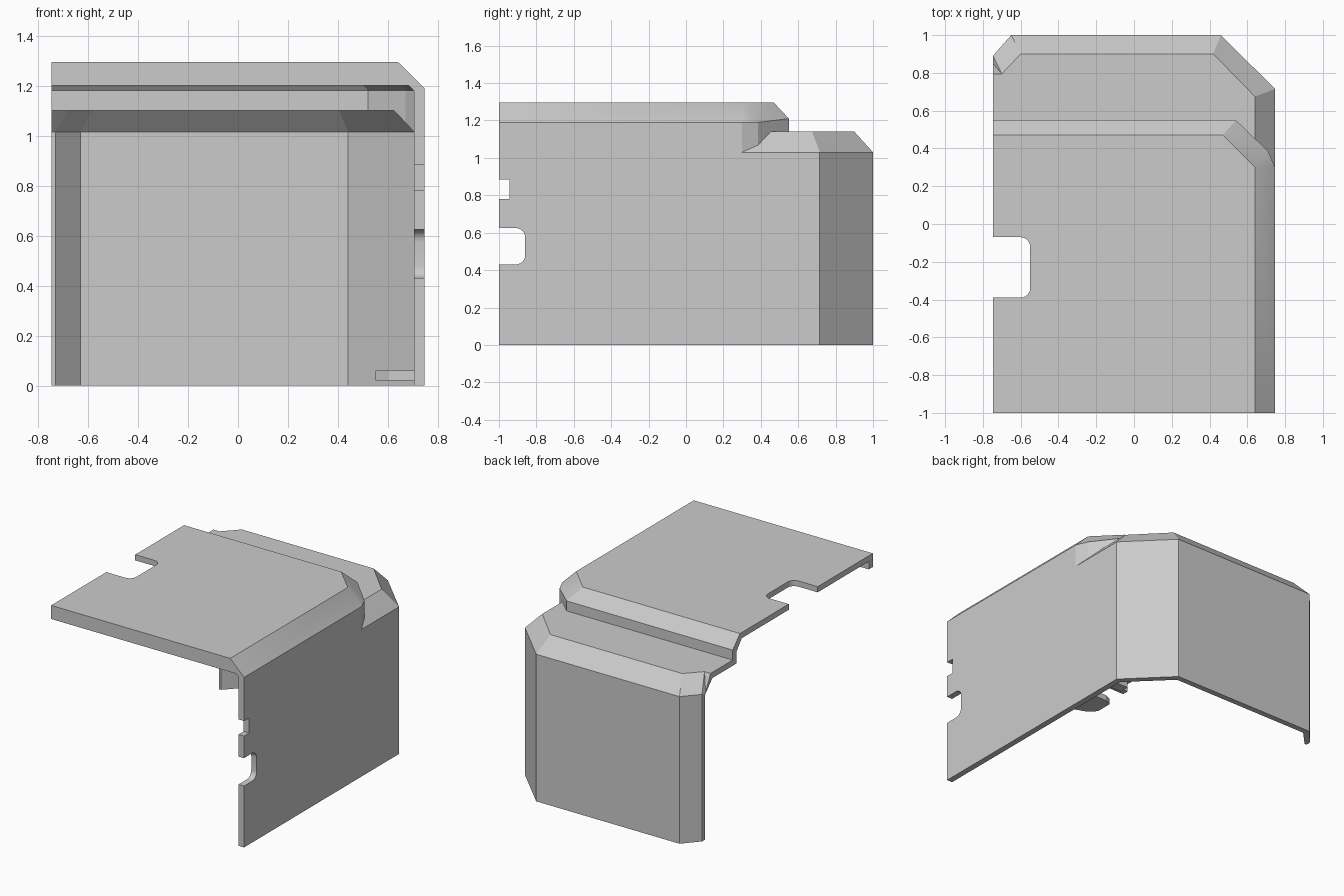
import bpy, bmesh, math
from mathutils import Vector

if "Cube" in bpy.data.objects:
    bpy.data.objects.remove(bpy.data.objects["Cube"])

grey = bpy.data.materials.new("light_grey")
grey.use_nodes = True
grey.diffuse_color = (0.6, 0.6, 0.6, 1)
grey.node_tree.nodes["Principled BSDF"].inputs["Base Color"].default_value = (0.6, 0.6, 0.6, 1)


def finish(name, bm):
    bmesh.ops.recalc_face_normals(bm, faces=bm.faces)
    mesh = bpy.data.meshes.new(name)
    bm.to_mesh(mesh)
    bm.free()
    mesh.materials.append(grey)
    ob = bpy.data.objects.new(name, mesh)
    bpy.context.collection.objects.link(ob)
    return ob


def loft(name, rings):
    """Closed solid through matching rings of 3D points."""
    bm = bmesh.new()
    loops = [[bm.verts.new(p) for p in ring] for ring in rings]
    for a, b in zip(loops, loops[1:]):
        n = len(a)
        for i in range(n):
            j = (i + 1) % n
            bm.faces.new((a[i], a[j], b[j], b[i]))
    bm.faces.new(loops[0])
    bm.faces.new(loops[-1])
    bmesh.ops.triangulate(bm, faces=bm.faces)
    return finish(name, bm)


def at(points, z):
    return [(x, y, z) for x, y in points]


def block(name, lo, hi, axis=None, radius=0):
    """Box between two corners, rounding the edges along one axis."""
    bm = bmesh.new()
    bmesh.ops.create_cube(bm, size=1)
    lo, hi = Vector(lo), Vector(hi)
    for v in bm.verts:
        v.co = (lo + hi) / 2 + v.co * (hi - lo)
    if radius:
        edges = [e for e in bm.edges
                 if abs((e.verts[0].co - e.verts[1].co)[axis]) > 1e-4]
        bmesh.ops.bevel(bm, geom=edges, offset=radius, segments=6,
                        profile=0.5, affect='EDGES')
    return finish(name, bm)


def combine(target, tool, operation):
    mod = target.modifiers.new(operation, 'BOOLEAN')
    mod.operation, mod.solver, mod.object = operation, 'EXACT', tool
    bpy.context.view_layer.objects.active = target
    bpy.ops.object.modifier_apply(modifier=mod.name)
    bpy.data.objects.remove(tool)


W = 0.747

# Outer body: low rear section with a chamfered rim
base = [(-W, -1), (W, -1), (W, 0.715), (0.46, 1), (-0.65, 1), (-W, 0.89)]
rim = [(-W, -1), (0.64, -1), (0.64, 0.675), (0.42, 0.9), (-0.6, 0.9), (-0.7, 0.795)]
base.append((-W, 0.85))
rim.append((-W, 0.795))
shell = loft("cover_shell", [at(base, 0), at(base, 1.03), at(rim, 1.14)])

# Raised front section
edge = [(-W, -1), (W, -1), (W, 0.3), (0.71, 0.385), (0.54, 0.55), (-W, 0.55)]
deck = [(-W, -1), (0.64, -1), (0.64, 0.3), (0.64, 0.3001), (0.47, 0.47), (-W, 0.47)]
heights = (1.21, 1.19, 1.19, 1.20, 1.21, 1.21)
shoulder = [(x, y, 1.19 if x > 0.7 else z) for (x, y), z in zip(edge, heights)]
upper = loft("raised_section", [at(edge, 1.03), shoulder, at(deck, 1.295)])
combine(shell, upper, 'UNION')

# Cavity under the rear section, open at the front, left and bottom
inner = [(-0.85, -1.1), (0.705, -1.1), (0.705, 0.7), (0.44, 0.96),
         (-0.63, 0.96), (-0.73, 0.855), (-0.85, 0.855)]
ceiling = [(-0.85, -1.1), (0.625, -1.1), (0.625, 0.66), (0.405, 0.88),
           (-0.585, 0.88), (-0.685, 0.775), (-0.85, 0.775)]
cavity = loft("cavity", [at(inner, -0.1), at(inner, 1.015), at(ceiling, 1.10)])
combine(shell, cavity, 'DIFFERENCE')

# Cavity under the raised section
inner = [(-0.85, -1.1), (0.705, -1.1), (0.705, 0.29), (0.67, 0.365),
         (0.52, 0.51), (-0.85, 0.51)]
ceiling = [(-0.85, -1.1), (0.625, -1.1), (0.625, 0.285), (0.625, 0.2851),
           (0.455, 0.45), (-0.85, 0.45)]
cavity = loft("cavity", [at(inner, 1.0), at(inner, 1.18), at(ceiling, 1.255)])
combine(shell, cavity, 'DIFFERENCE')

# Notches in the top plate and the side wall
notches = [
    block("top_notch", (-1.1, -0.39, 1.1), (-0.55, -0.07, 1.4), 2, 0.05),
    block("large_side_notch", (0.6, -1.3, 0.43), (0.9, -0.86, 0.625), 0, 0.05),
    block("small_side_notch", (0.6, -1.3, 0.78), (0.9, -0.945, 0.885)),
]
for notch in notches:
    combine(shell, notch, 'DIFFERENCE')

# Merge coplanar triangles
bm = bmesh.new()
bm.from_mesh(shell.data)
bmesh.ops.remove_doubles(bm, verts=bm.verts, dist=0.0003)
bmesh.ops.dissolve_limit(bm, angle_limit=math.radians(0.5),
                         verts=bm.verts, edges=bm.edges)
bm.to_mesh(shell.data)
bm.free()

# Lip hanging below the front edge of the top
lip = [(-W, 1.2), (0.72, 1.2), (0.65, 1.27), (-W, 1.27)]
front_lip = loft("front_lip", [[(x, y, z) for x, z in lip] for y in (-1, -0.955)])

# Small tabs inside the bottom of the side wall
tab = [(0.71, 0.2), (0.6, 0.24), (0.55, 0.29), (0.55, 0.41), (0.6, 0.43), (0.71, 0.43)]
bottom_tab = loft("bottom_tab", [at(tab, 0.02), at(tab, 0.06)])
rear_tab = block("rear_tab", (0.6, 0.58, 0.02), (0.71, 0.65, 0.06))

# Sharp edges stay sharp, rounded notch corners are smooth
bpy.ops.object.select_all(action='DESELECT')
for ob in (shell, front_lip, bottom_tab, rear_tab):
    ob.select_set(True)
bpy.context.view_layer.objects.active = shell
bpy.ops.object.shade_smooth_by_angle(angle=math.radians(20))
